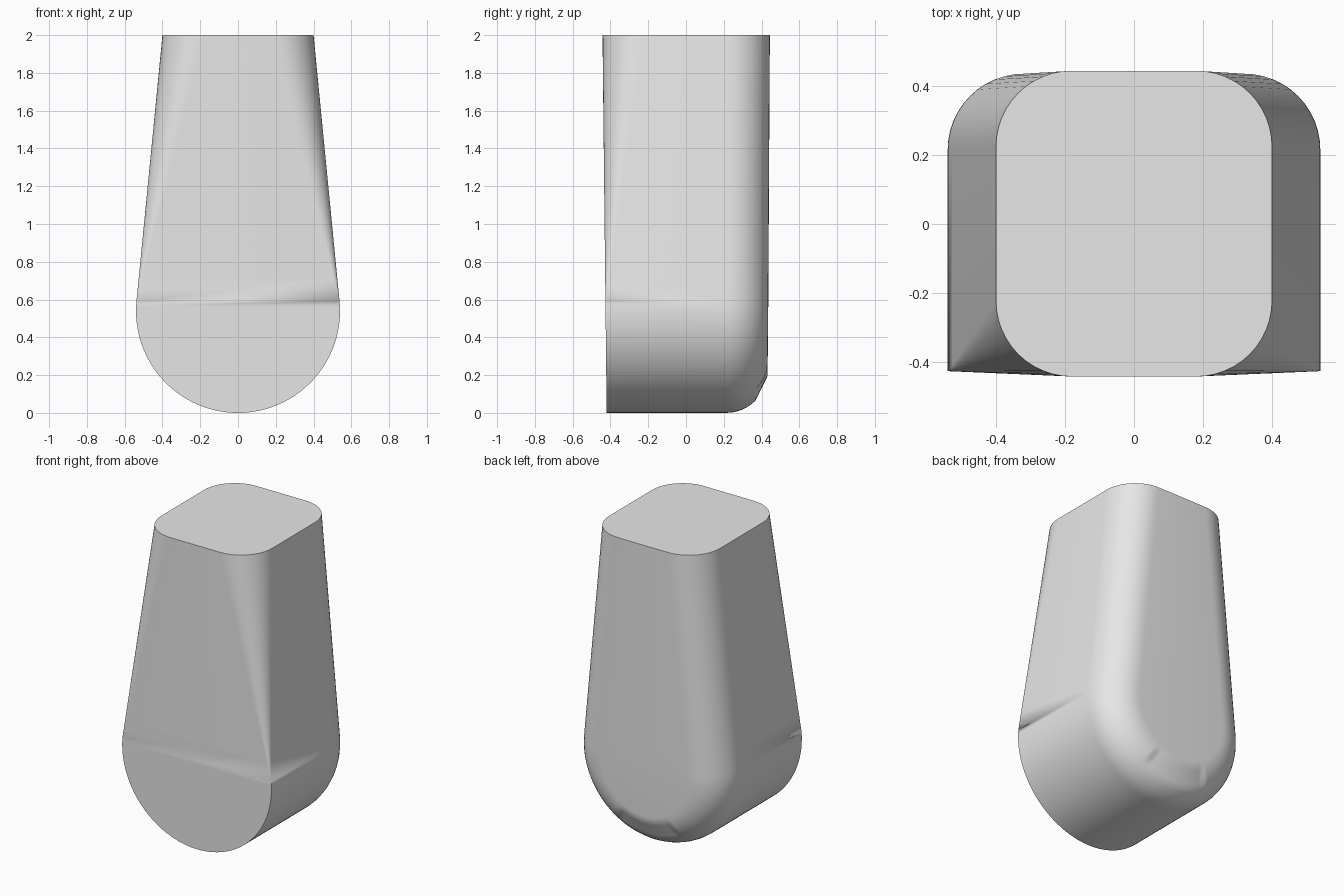
import bpy, bmesh, math
from mathutils import Vector

cube = bpy.data.objects.get("Cube")
if cube:
    bpy.data.objects.remove(cube)

R = 0.54            # radius of the rounded lower end
TOP_X, TOP_Z = 0.40, 2.0
FILLET = 0.22       # corner radius
TILT = math.radians(5.5)
LINE, ARC, SEG = 12, 64, 12


def material(name, grey):
    mat = bpy.data.materials.new(name)
    mat.use_nodes = True
    mat.diffuse_color = (grey, grey, grey, 1)
    mat.node_tree.nodes["Principled BSDF"].inputs["Base Color"].default_value = (grey, grey, grey, 1)
    return mat


def stations():
    """Outline points with outward direction, front radius and polar angle."""
    tangent = Vector((R * math.cos(TILT), R + R * math.sin(TILT)))
    side = []
    for i in range(LINE):
        t = i / LINE
        p = Vector((TOP_X, TOP_Z)).lerp(tangent, t)
        a = TILT * t
        side.append((p, Vector((math.cos(a), math.sin(a))), FILLET * (1 - t), a))
    path = list(side)
    for i in range(ARC + 1):
        a = TILT - (math.pi + 2 * TILT) * i / ARC
        n = Vector((math.cos(a), math.sin(a)))
        path.append((Vector((0, R)) + n * R, n, 0, a))
    for p, n, r, a in reversed(side):
        path.append((Vector((-p.x, p.y)), Vector((-n.x, n.y)), r, a))
    return path


def profile(p, n, r, a):
    """Cross-section from the front face, round the side, to the back face."""
    front = -0.42 - 0.011 * p.y
    back = 0.432 + 0.006 * p.y
    pts = []
    for k in range(SEG + 1):
        f = math.pi / 2 * (1 - k / SEG)
        pts.append((r * (1 - math.cos(f)), front + r * (1 - math.sin(f))))
    arc = []
    for k in range(SEG + 1):
        f = math.pi / 2 * k / SEG
        arc.append((FILLET * (1 - math.cos(f)), back - FILLET * (1 - math.sin(f))))
    # small flat facet on the rear fillet at the lowest point
    if abs(a + math.pi / 2) < 0.5:
        lo, hi = Vector(arc[6]), Vector(arc[11])
        for k in range(7, 11):
            arc[k] = tuple(lo.lerp(hi, (k - 6) / 5))
    return [Vector((p.x - n.x * d, y, p.y - n.y * d)) for d, y in pts + arc]


bm = bmesh.new()
rows = [[bm.verts.new(v) for v in profile(*s)] for s in stations()]
count = len(rows)

# Rounded side wall
for a, b in zip(rows, rows[1:]):
    for k in range(len(a) - 1):
        bm.faces.new((a[k], a[k + 1], b[k + 1], b[k]))

# Front and back faces, spanned between mirrored stations
for col in (0, -1):
    for i in range(count // 2):
        j = count - 1 - i
        loop = [rows[i][col], rows[i + 1][col], rows[j - 1][col], rows[j][col]]
        if i + 1 == j - 1:
            loop.pop(2)
        bm.faces.new(loop)

# Flat top
bm.faces.new(rows[0] + rows[-1][::-1])

bmesh.ops.remove_doubles(bm, verts=bm.verts, dist=0.0005)
bmesh.ops.recalc_face_normals(bm, faces=bm.faces)
mesh = bpy.data.meshes.new("tapered_block")
bm.to_mesh(mesh)
bm.free()
block = bpy.data.objects.new("tapered_block", mesh)
bpy.context.scene.collection.objects.link(block)
mesh.materials.append(material("light_grey", 0.8))

bpy.context.view_layer.objects.active = block
block.select_set(True)
bpy.ops.object.shade_smooth_by_angle(angle=math.radians(30))
